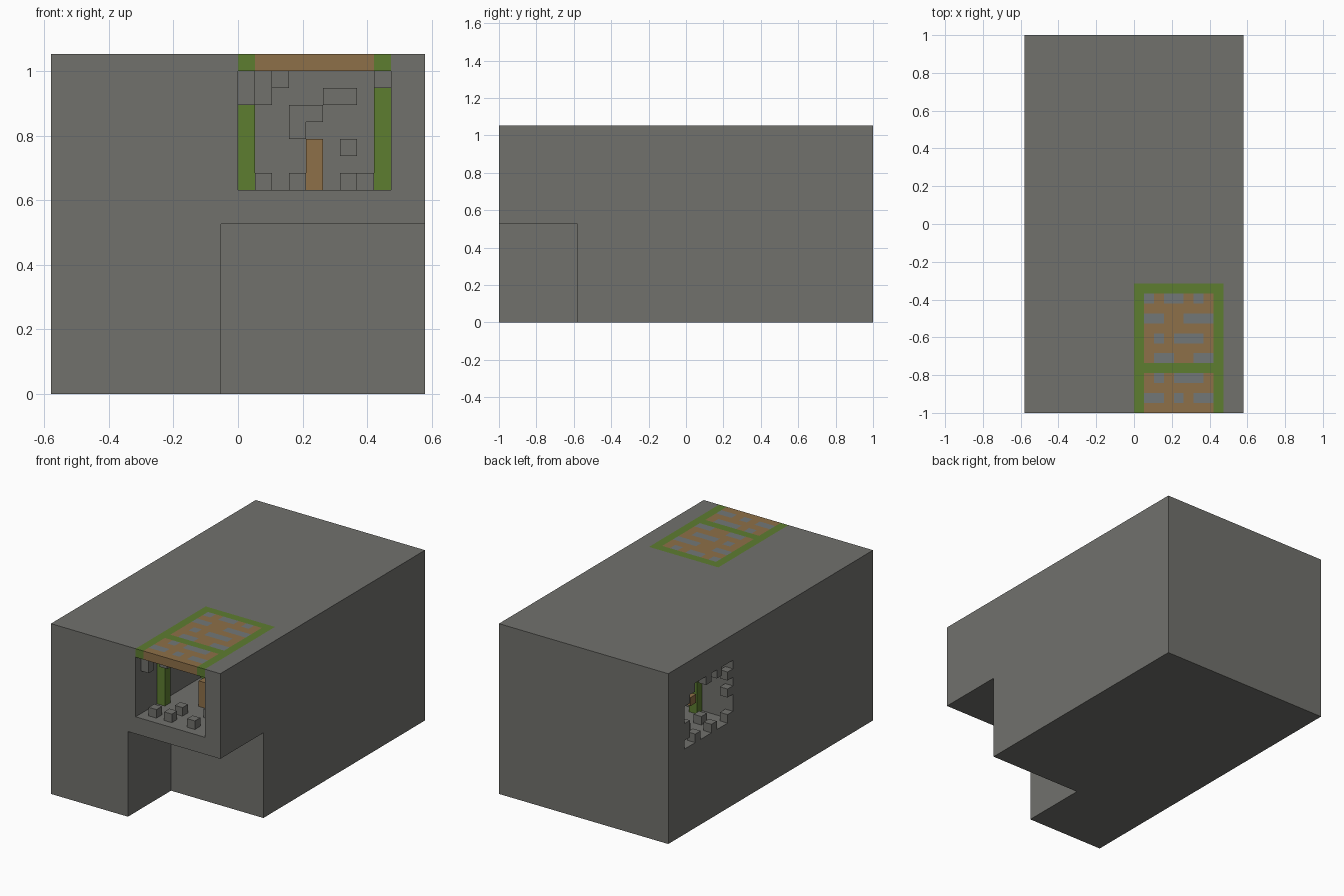
import bpy
import bmesh
from mathutils import Vector

U = 2 / 38                       # one block
ORIGIN = Vector((11, 19, 0))     # block counts to the centre

if "Cube" in bpy.data.objects:
    bpy.data.objects.remove(bpy.data.objects["Cube"], do_unlink=True)


def material(name, rgb):
    m = bpy.data.materials.new(name)
    m.use_nodes = True
    m.diffuse_color = (*rgb, 1)
    m.node_tree.nodes["Principled BSDF"].inputs["Base Color"].default_value = (*rgb, 1)
    return m


MATS = {
    "stone": material("stone grey", (.165, .165, .152)),
    "wood": material("plank brown", (.27, .16, .065)),
    "leaf": material("beam green", (.11, .205, .03)),
    "slate": material("slate grey", (.17, .185, .185)),
}
KEYS = list(MATS)


def place(p):
    return (Vector(p) - ORIGIN) * U


def finish(name, bm, mats):
    mesh = bpy.data.meshes.new(name)
    bm.to_mesh(mesh)
    bm.free()
    for m in mats:
        mesh.materials.append(m)
    ob = bpy.data.objects.new(name, mesh)
    bpy.context.collection.objects.link(ob)
    return ob


def box(name, lo, hi):
    bm = bmesh.new()
    bmesh.ops.create_cube(bm, size=1)
    lo, hi = Vector(lo), Vector(hi)
    for v in bm.verts:
        v.co = place([(l + h) / 2 + c * (h - l) for l, h, c in zip(lo, hi, v.co)])
    return finish(name, bm, [MATS["stone"]])


def blocks(name, cells):
    """Join unit blocks {(x, y, z): colour}, keeping only exposed faces."""
    bm = bmesh.new()
    for cell, colour in cells.items():
        for axis in range(3):
            for side in (0, 1):
                near = list(cell)
                near[axis] += 2 * side - 1
                if tuple(near) in cells:
                    continue
                b, c = (axis + 1) % 3, (axis + 2) % 3
                corners = []
                for i, j in ((0, 0), (1, 0), (1, 1), (0, 1)):
                    p = Vector(cell)
                    p[axis] += side
                    p[b] += i
                    p[c] += j
                    corners.append(bm.verts.new(place(p)))
                face = bm.faces.new(corners if side else corners[::-1])
                face.material_index = KEYS.index(colour)
    bmesh.ops.remove_doubles(bm, verts=bm.verts, dist=U / 100)
    bmesh.ops.dissolve_limit(bm, angle_limit=.01, verts=bm.verts, edges=bm.edges,
                             delimit={'MATERIAL'})
    return finish(name, bm, MATS.values())


def fill(cells, colour, xs, ys, zs):
    for x in xs:
        for y in ys:
            for z in zs:
                cells[x, y, z] = colour


# Stone mass with a corner notch, a front room and a side room cut out
body = box("stone_mass", (0, 0, 0), (22, 38, 20))
cutters = [
    box("notch_cutter", (10, -1, -1), (23, 8, 10)),
    box("front_room_cutter", (11, -1, 12), (20, 13, 21)),
    box("side_room_cutter", (-1, 26, 10), (13, 35, 17)),
]
for cutter in cutters:
    mod = body.modifiers.new("cut", 'BOOLEAN')
    mod.operation = 'DIFFERENCE'
    mod.solver = 'EXACT'
    mod.object = cutter
bpy.context.view_layer.objects.active = body
for mod in list(body.modifiers):
    bpy.ops.object.modifier_apply(modifier=mod.name)
for cutter in cutters:
    bpy.data.objects.remove(cutter, do_unlink=True)

# Roof of the front room: green beams, planks and slate patches
PATCHES = {1: "12467", 3: "2456", 5: "2367", 7: "2456", 9: "12567", 11: "1346"}
roof = {}
for x in range(9):
    for y in range(13):
        if x in (0, 8) or y in (4, 12):
            colour = "leaf"
        elif str(x) in PATCHES.get(y, ""):
            colour = "slate"
        else:
            colour = "wood"
        roof[x + 11, y, 19] = colour
blocks("front_room_roof", roof)

# Pillars of the front room
pillars = {}
fill(pillars, "leaf", (11, 19), (4, 12), range(12, 19))
blocks("front_room_pillars", pillars)

# Loose blocks on the front room floor and under its roof
rubble = {}
for x, y in ((1, 1), (3, 3), (3, 1), (6, 1), (7, 3), (6, 4)):
    rubble[x + 11, y, 12] = "stone"
for x, y, z in ((0, 1, 17), (0, 1, 18), (1, 3, 18), (1, 3, 17), (2, 4, 18),
                (8, 2, 18), (6, 6, 14), (3, 8, 15), (3, 8, 16), (4, 8, 16),
                (5, 8, 17), (6, 8, 17)):
    rubble[x + 11, y, z] = "stone"
blocks("front_room_rubble", rubble)

post = {}
fill(post, "wood", (15,), (6,), range(12, 15))
blocks("front_room_post", post)

# Side room furnishings: pillars, plank block and ragged opening
side = {}
fill(side, "leaf", (4,), (26, 34), range(10, 17))
fill(side, "wood", (12,), range(29, 33), range(10, 14))
side[2, 30, 13] = "wood"
for y, z in ((34, 16), (33, 16), (34, 15), (34, 12), (34, 11), (32, 10),
             (29, 10), (26, 10), (26, 13), (26, 15), (30, 16), (28, 16)):
    side[0, y, z] = "stone"
for x, y in ((2, 28), (2, 31), (3, 33), (5, 29)):
    side[x, y, 10] = "stone"
blocks("side_room_blocks", side)
